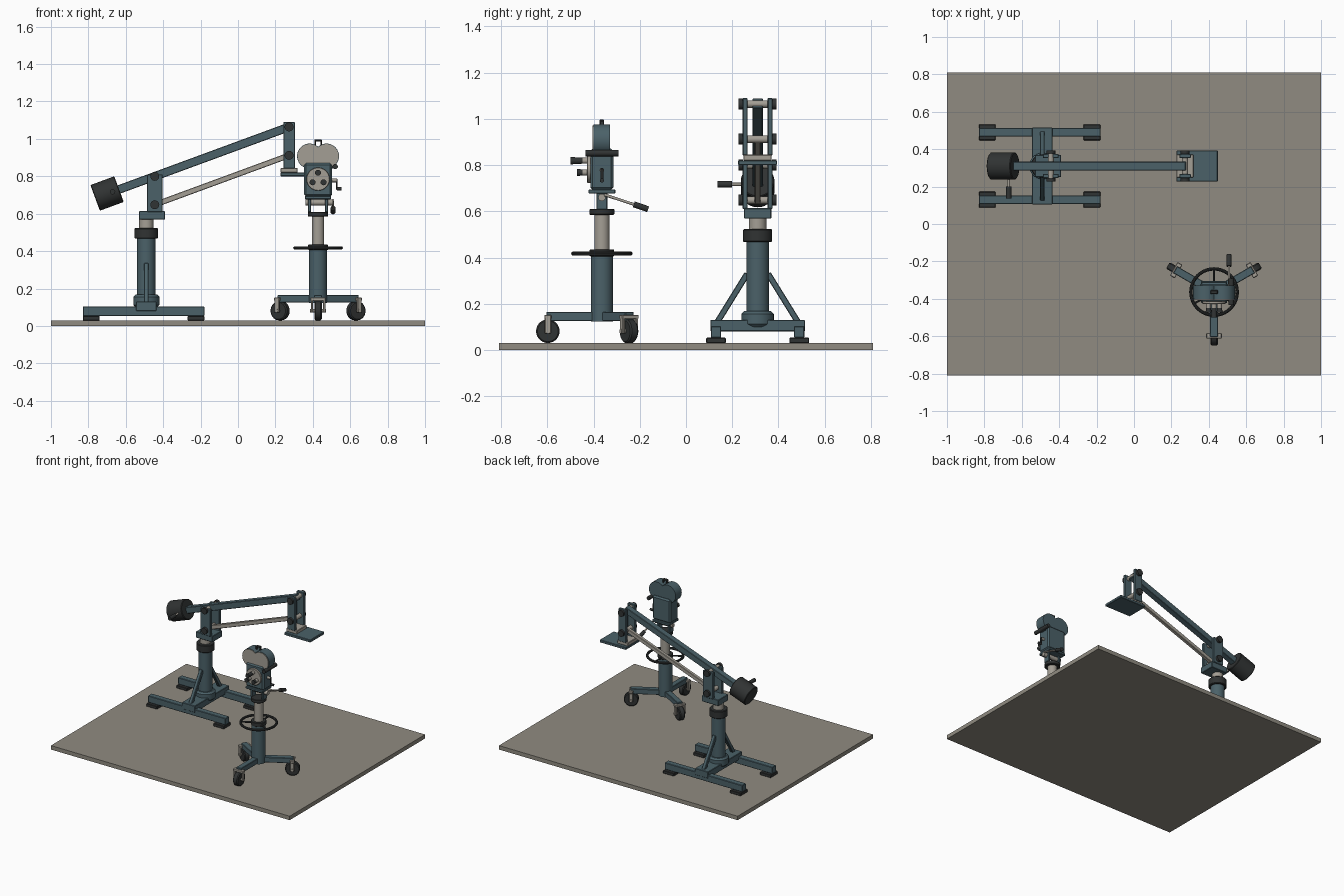
import bpy, bmesh
from math import radians, cos, sin, pi
from mathutils import Vector, Matrix

cube = bpy.data.objects.get("Cube")
if cube:
    bpy.data.objects.remove(cube, do_unlink=True)


def material(name, rgb):
    m = bpy.data.materials.new(name)
    m.use_nodes = True
    m.diffuse_color = (*rgb, 1)
    m.node_tree.nodes["Principled BSDF"].inputs["Base Color"].default_value = (*rgb, 1)
    return m


TEAL = material("teal paint", (0.07, 0.12, 0.14))
METAL = material("pale metal", (0.37, 0.345, 0.30))
DARK = material("dark rubber", (0.03, 0.033, 0.033))
FLOOR = material("floor grey", (0.28, 0.26, 0.22))


def finish(name, bm, mat, matrix, bevel=0, smooth=False):
    mesh = bpy.data.meshes.new(name)
    bm.to_mesh(mesh)
    bm.free()
    mesh.transform(matrix)
    mesh.materials.append(mat)
    ob = bpy.data.objects.new(name, mesh)
    bpy.context.collection.objects.link(ob)
    if bevel:
        mod = ob.modifiers.new("edge", "BEVEL")
        mod.width = bevel
        mod.segments = 1
    if smooth:
        bpy.ops.object.select_all(action="DESELECT")
        ob.select_set(True)
        bpy.context.view_layer.objects.active = ob
        bpy.ops.object.shade_smooth_by_angle(angle=radians(35))
    return ob


def box(name, centre, size, mat, turn=0, bevel=0.003):
    bm = bmesh.new()
    bmesh.ops.create_cube(bm, size=1)
    bmesh.ops.scale(bm, vec=size, verts=bm.verts)
    matrix = Matrix.Translation(centre) @ Matrix.Rotation(turn, 4, "Z")
    return finish(name, bm, mat, matrix, bevel)


def along(a, b):
    """Matrix whose local z runs from a to b, centred between them."""
    a, b = Vector(a), Vector(b)
    q = (b - a).to_track_quat("Z", "Y")
    return Matrix.Translation((a + b) / 2) @ q.to_matrix().to_4x4(), (b - a).length


def rod(name, a, b, r, mat, r2=None, sides=28, bevel=0):
    matrix, length = along(a, b)
    bm = bmesh.new()
    bmesh.ops.create_cone(bm, cap_ends=True, segments=sides, radius1=r,
                          radius2=r if r2 is None else r2, depth=length)
    return finish(name, bm, mat, matrix, bevel, True)


def beam(name, a, b, width, height, mat):
    """Square bar between two points; width is horizontal."""
    a, b = Vector(a), Vector(b)
    d = (b - a).normalized()
    side = d.cross(Vector((0, 0, 1))).normalized()
    up = side.cross(d)
    rot = Matrix((side, d, up)).transposed().to_4x4()
    bm = bmesh.new()
    bmesh.ops.create_cube(bm, size=1)
    bmesh.ops.scale(bm, vec=(width, (b - a).length, height), verts=bm.verts)
    return finish(name, bm, mat, Matrix.Translation((a + b) / 2) @ rot, 0.003)


def ring(name, centre, major, minor, mat):
    bpy.ops.mesh.primitive_torus_add(location=centre, major_radius=major, minor_radius=minor,
                                     major_segments=40, minor_segments=10)
    ob = bpy.context.object
    ob.name = name
    ob.data.materials.append(mat)
    bpy.ops.object.shade_smooth_by_angle(angle=radians(35))


box("floor", (0, 0, 0.015), (2, 1.62, 0.03), FLOOR, bevel=0)

# Crane base
CX, CY = -0.49, 0.31
for s in (-1, 1):
    y = CY + s * 0.18
    box("base_rail", (-0.505, y, 0.078), (0.65, 0.045, 0.05), TEAL)
    for x in (-0.785, -0.225):
        box("base_foot", (x, y, 0.041), (0.09, 0.085, 0.024), DARK)
    beam("column_brace", (CX, CY + s * 0.175, 0.12), (CX, CY + s * 0.045, 0.33), 0.025, 0.026, TEAL)
box("cross_beam", (CX, CY, 0.105), (0.11, 0.41, 0.05), TEAL)
rod("column_flange", (CX, CY, 0.1), (CX, CY, 0.168), 0.07, TEAL, bevel=0.012)
rod("crane_column", (CX, CY, 0.15), (CX, CY, 0.48), 0.049, TEAL)
rod("crane_collar", (CX, CY, 0.467), (CX, CY, 0.523), 0.063, DARK, bevel=0.004)
rod("crane_inner_tube", (CX, CY, 0.5), (CX, CY, 0.58), 0.038, METAL)

# Yoke, end head and their pivots
box("yoke_block", (-0.46, CY, 0.591), (0.14, 0.118, 0.046), TEAL)
YX, HX = -0.445, 0.273
for s in (-1, 1):
    y = CY + s * 0.054
    box("yoke_plate", (YX, y, 0.71), (0.085, 0.022, 0.2), TEAL)
    box("head_plate", (HX, y, 0.966), (0.062, 0.022, 0.248), TEAL)
for x, z in ((YX, 0.8), (YX, 0.648), (HX, 1.064), (HX, 0.912)):
    rod("pivot_pin", (x, CY - 0.07, z), (x, CY + 0.07, z), 0.016, METAL)
    for s in (-1, 1):
        rod("pivot_nut", (x, CY + s * 0.063, z), (x, CY + s * 0.082, z), 0.024, DARK, sides=16)

# Parallel arms
top_a, top_b = Vector((YX, CY, 0.8)), Vector((HX, CY, 1.064))
direction = (top_b - top_a).normalized()
beam("main_boom", top_a - direction * 0.24, top_b + direction * 0.01, 0.046, 0.046, TEAL)
beam("parallel_rod", (YX, CY, 0.648), (HX, CY, 0.912), 0.026, 0.03, METAL)

# Counterweight with side handle
w = Vector((-0.7, CY, 0.708))
rod("counterweight", w - direction * 0.068, w + direction * 0.068, 0.073, DARK, bevel=0.004)
rod("weight_handle", (-0.67, 0.26, 0.717), (-0.67, 0.18, 0.717), 0.007, METAL, sides=12)
rod("weight_grip", (-0.67, 0.2, 0.717), (-0.67, 0.137, 0.717), 0.014, DARK, sides=16)

# Platform on the end of the crane
box("head_bracket", (HX, CY, 0.832), (0.09, 0.122, 0.026), METAL)
box("platform", (0.338, CY, 0.81), (0.22, 0.168, 0.02), TEAL)

# Pedestal column
PX, PY = 0.428, -0.364
def pt(x, y, z):
    return (PX + x, PY + y, z)

rod("pedestal_column", pt(0, 0, 0.122), pt(0, 0, 0.415), 0.048, TEAL)
rod("pedestal_collar", pt(0, 0, 0.405), pt(0, 0, 0.435), 0.053, DARK, bevel=0.003)
rod("pedestal_tube", pt(0, 0, 0.42), pt(0, 0, 0.59), 0.033, METAL)
rod("tube_cap", pt(0, 0, 0.585), pt(0, 0, 0.61), 0.054, DARK, bevel=0.003)
ring("hand_wheel", pt(0, 0, 0.417), 0.124, 0.009, DARK)
for i in range(3):
    a = radians(90 + 120 * i)
    rod("wheel_spoke", pt(0, 0, 0.417), pt(0.124 * cos(a), 0.124 * sin(a), 0.417), 0.006, DARK, sides=10)

# Three legs with caster wheels
for i in range(3):
    a = radians(-90 + 120 * i)
    out, side = Vector((cos(a), sin(a), 0)), Vector((-sin(a), cos(a), 0))
    base = Vector((PX, PY, 0))
    hub = base + out * 0.234 + Vector((0, 0, 0.081))
    leg_z = Vector((0, 0, 0.145))
    beam("pedestal_leg", base + leg_z, base + out * 0.24 + leg_z, 0.042, 0.04, TEAL)
    rod("caster_wheel", hub - side * 0.02, hub + side * 0.02, 0.051, DARK, bevel=0.006)
    rod("caster_axle", hub - side * 0.042, hub + side * 0.042, 0.01, METAL, sides=14)
    box("caster_crown", hub + Vector((0, 0, 0.062)), (0.03, 0.082, 0.018), METAL, a)
    for s in (-1, 1):
        box("caster_fork", hub + side * s * 0.033 + Vector((0, 0, 0.03)), (0.028, 0.012, 0.08), METAL, a)

# Tilt head and pan handle
for s in (-1, 1):
    box("tilt_cheek", pt(s * 0.046, 0, 0.645), (0.016, 0.048, 0.075), TEAL)
rod("tilt_axle", pt(-0.066, 0, 0.66), pt(0.08, 0, 0.66), 0.016, METAL, sides=20)
box("tilt_plate", pt(0, 0, 0.686), (0.14, 0.116, 0.018), TEAL)
rod("pan_handle", pt(0.08, 0.01, 0.672), pt(0.08, 0.15, 0.626), 0.006, METAL, sides=12)
rod("pan_grip", pt(0.08, 0.138, 0.63), pt(0.08, 0.2, 0.609), 0.013, DARK, sides=16)

# Camera body with lens turret
box("camera_body", pt(0, 0, 0.782), (0.15, 0.1, 0.178), TEAL, bevel=0.01)
TZ = 0.785
rod("lens_turret", pt(0, -0.045, TZ), pt(0, -0.064, TZ), 0.062, METAL, bevel=0.002)
for i in range(3):
    a = pi / 2 + i * 2 * pi / 3
    x, z = 0.034 * cos(a), TZ + 0.034 * sin(a)
    reach = 0.136 if i == 0 else 0.108
    rod("lens_barrel", pt(x, -0.06, z), pt(x, -0.09, z), 0.013, METAL, sides=20)
    rod("lens_hood", pt(x, -0.085, z), pt(x, -reach, z), 0.013, DARK, r2=0.016, sides=20)

# Twin film magazine
for s in (-1, 1):
    x = s * 0.045
    rod("magazine", pt(x, -0.036, 0.908), pt(x, 0.036, 0.908), 0.067, TEAL, sides=36)
    rod("magazine_cover", pt(x, -0.035, 0.908), pt(x, -0.041, 0.908), 0.064, METAL, sides=36)
    box("carry_handle_post", pt(s * 0.016, 0, 0.965), (0.008, 0.02, 0.055), DARK)
box("magazine_throat", pt(0, 0, 0.885), (0.09, 0.068, 0.06), TEAL)
box("carry_handle_bar", pt(0, 0, 0.992), (0.04, 0.02, 0.01), DARK)

# Viewfinder and crank on the left side
rod("viewfinder_tube", pt(0.092, -0.07, 0.852), pt(0.092, 0.072, 0.852), 0.014, DARK, sides=20)
box("viewfinder_mount", pt(0.078, 0, 0.852), (0.02, 0.05, 0.02), TEAL)
rod("crank_shaft", pt(0.07, 0, 0.778), pt(0.1, 0, 0.778), 0.01, METAL, sides=14)
box("crank_arm", pt(0.1, 0, 0.757), (0.008, 0.014, 0.06), DARK)
rod("crank_grip", pt(0.1, 0, 0.733), pt(0.125, 0, 0.733), 0.009, DARK, sides=14)
